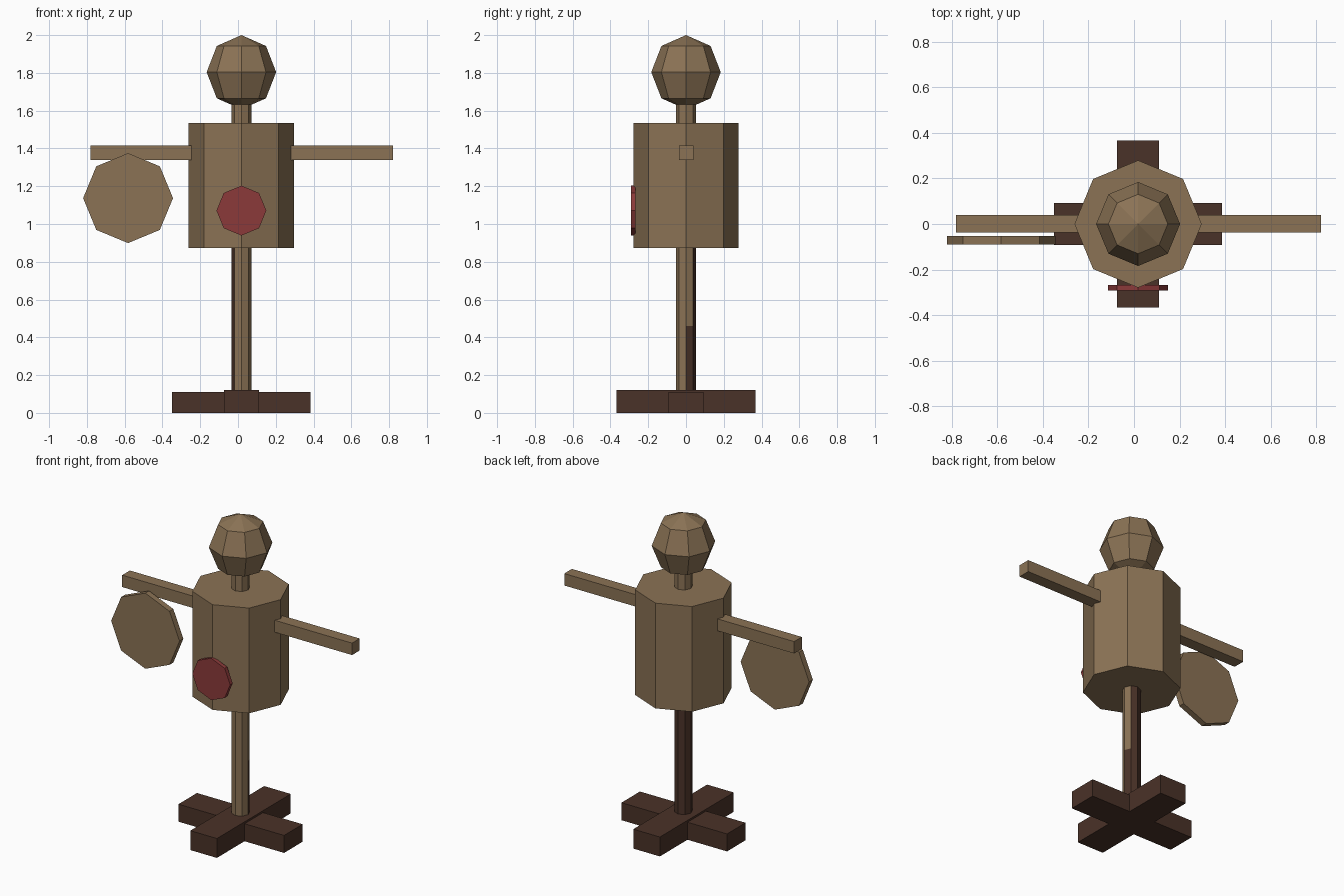
import bpy, bmesh, math
from mathutils import Matrix

if "Cube" in bpy.data.objects:
    bpy.data.objects.remove(bpy.data.objects["Cube"])

CX = 0.018  # x of the post axis


def material(name, rgb):
    m = bpy.data.materials.new(name)
    m.diffuse_color = (*rgb, 1)
    m.use_nodes = True
    m.node_tree.nodes["Principled BSDF"].inputs["Base Color"].default_value = m.diffuse_color
    return m


tan = material("tan_wood", (0.258, 0.171, 0.091))
dark = material("dark_wood", (0.0685, 0.032, 0.021))
red = material("red_paint", (0.258, 0.042, 0.042))


def finish(name, bm, *mats):
    bmesh.ops.recalc_face_normals(bm, faces=bm.faces)
    me = bpy.data.meshes.new(name)
    bm.to_mesh(me)
    bm.free()
    for m in mats:
        me.materials.append(m)
    ob = bpy.data.objects.new(name, me)
    bpy.context.collection.objects.link(ob)
    return ob


def box(name, lo, hi, mat):
    bm = bmesh.new()
    mid = [(a + b) / 2 for a, b in zip(lo, hi)]
    size = [b - a for a, b in zip(lo, hi)]
    bmesh.ops.create_cube(bm, size=1, matrix=Matrix.Translation(mid) @ Matrix.Diagonal((*size, 1)))
    return finish(name, bm, mat)


def ring(bm, r, z):
    """Eight points around the post axis, corners on the x and y axes."""
    return [bm.verts.new((CX + r * math.cos(i * math.pi / 4), r * math.sin(i * math.pi / 4), z))
            for i in range(8)]


def prism(name, r, zs, *mats):
    """Octagonal upright prism with rings at the given heights."""
    bm = bmesh.new()
    rings = [ring(bm, r, z) for z in zs]
    for a, b in zip(rings, rings[1:]):
        for i in range(8):
            j = (i + 1) % 8
            bm.faces.new((a[i], a[j], b[j], b[i]))
    bm.faces.new(rings[0])
    bm.faces.new(rings[-1])
    return finish(name, bm, *mats)


def disc(name, x, z, r, y0, y1, mat):
    """Octagonal plate facing the front."""
    bm = bmesh.new()
    place = Matrix.Translation((x, (y0 + y1) / 2, z)) @ Matrix.Rotation(math.pi / 2, 4, 'X')
    bmesh.ops.create_cone(bm, cap_ends=True, segments=8, radius1=r, radius2=r, depth=y1 - y0,
                          matrix=place)
    return finish(name, bm, mat)


# Crossed feet
box("foot_sideways", (-0.35, -0.092, 0), (0.385, 0.092, 0.11), dark)
box("foot_lengthways", (-0.075, -0.367, 0), (0.11, 0.367, 0.122), dark)

# Post: front sides tan, back sides dark, one side changes colour part way up
post = prism("post", 0.053, (0.02, 0.46, 0.9), tan, dark)
for f in post.data.polygons:
    n, c = f.normal, f.center
    if abs(n.z) < 0.5:
        angle = math.degrees(math.atan2(n.y, n.x))
        if angle > 30 or angle < -140 or (angle > 0 and c.z < 0.46):
            f.material_index = 1

# Body, neck and arms
prism("body", 0.279, (0.873, 1.535), tan)
prism("neck", 0.053, (1.5, 1.68), tan)
box("arms", (-0.78, -0.037, 1.34), (0.82, 0.039, 1.415), tan)

# Faceted head
bm = bmesh.new()
bmesh.ops.create_uvsphere(bm, u_segments=8, v_segments=4, radius=1,
                          matrix=Matrix.Translation((CX, 0, 1.804)) @ Matrix.Diagonal((0.184, 0.184, 0.196, 1)))
finish("head", bm, tan)

# Shield hung on one arm, and target on the belly
disc("shield", -0.582, 1.137, 0.238, -0.09, -0.052, tan)
disc("target", CX, 1.071, 0.132, -0.292, -0.267, red)
